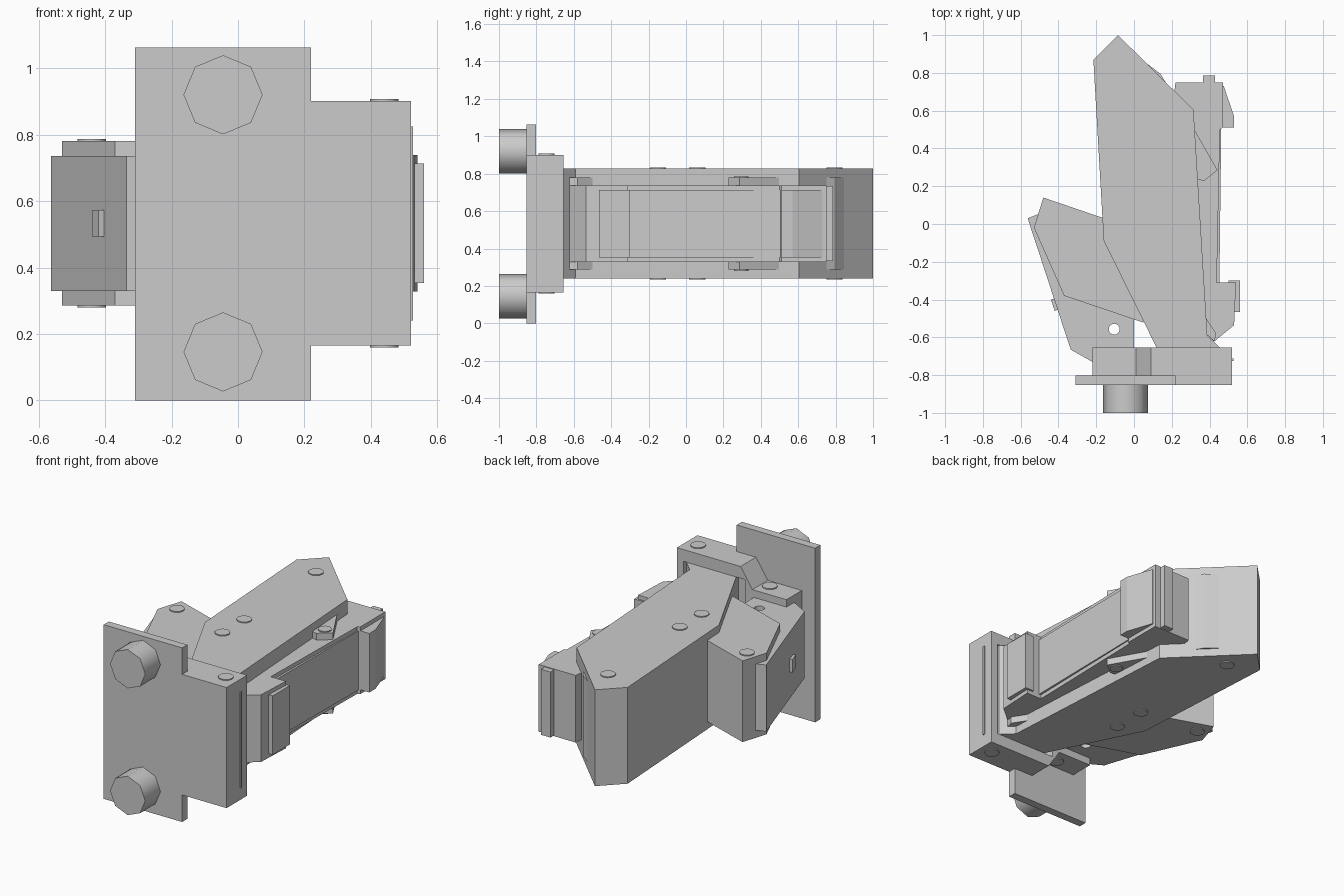
import bpy, bmesh
from math import radians
from mathutils import Matrix

if "Cube" in bpy.data.objects:
    bpy.data.objects.remove(bpy.data.objects["Cube"])

MID = 0.533  # the model mirrors about this height


def prism(name, pts, a, b, axis='Z'):
    """Extrude a closed profile from a to b, along Z (xy profile) or Y (xz profile)."""
    bm = bmesh.new()
    vs = [bm.verts.new((p[0], p[1], a) if axis == 'Z' else (p[0], a, p[1])) for p in pts]
    f = bm.faces.new(vs)
    ext = bmesh.ops.extrude_face_region(bm, geom=[f])
    d = (0, 0, b - a) if axis == 'Z' else (0, b - a, 0)
    bmesh.ops.translate(bm, vec=d, verts=[v for v in ext['geom'] if isinstance(v, bmesh.types.BMVert)])
    bmesh.ops.recalc_face_normals(bm, faces=bm.faces)
    me = bpy.data.meshes.new(name)
    bm.to_mesh(me)
    bm.free()
    ob = bpy.data.objects.new(name, me)
    bpy.context.collection.objects.link(ob)
    return ob


def slab(name, pts, half):
    return prism(name, pts, MID - half, MID + half)


def box(name, x0, x1, y0, y1, half):
    return slab(name, [(x0, y0), (x1, y0), (x1, y1), (x0, y1)], half)


def cylinder(name, loc, r, depth, sides, rot=None):
    bm = bmesh.new()
    m = Matrix.Translation(loc)
    if rot:
        m = m @ rot
    bmesh.ops.create_cone(bm, cap_ends=True, segments=sides, radius1=r, radius2=r, depth=depth, matrix=m)
    me = bpy.data.meshes.new(name)
    bm.to_mesh(me)
    bm.free()
    ob = bpy.data.objects.new(name, me)
    bpy.context.collection.objects.link(ob)
    bpy.ops.object.select_all(action='DESELECT')
    ob.select_set(True)
    bpy.context.view_layer.objects.active = ob
    bpy.ops.object.shade_smooth_by_angle(angle=radians(50))
    return ob


def cut(ob, cutter):
    mod = ob.modifiers.new("cut", 'BOOLEAN')
    mod.operation = 'DIFFERENCE'
    mod.object = cutter
    mod.solver = 'EXACT'
    cutter.hide_render = True
    cutter.hide_viewport = True


def pins(name, x, y, half, r=0.043):
    # shallow rivet heads on the upper and lower faces
    for s, tag in ((1, "top"), (-1, "bottom")):
        cylinder(f"{name}_{tag}", (x, y, MID + s * half), r, 0.012, 12)


# mounting plate and its two bolts
prism("mount_plate", [(-0.31, 0), (0.22, 0), (0.22, 1.063), (-0.31, 1.063)], -0.853, -0.803, 'Y')
for i, s in enumerate((1, -1)):
    cylinder(f"mount_bolt_{i}", (-0.045, -0.92, MID + s * 0.387), 0.119, 0.16, 8,
             Matrix.Rotation(radians(90), 4, 'X'))

# stepped bracket block, mirrored about the middle height, with a rear socket
step = [(0.52, 0.368), (0.09, 0.368), (0.01, 0.248), (-0.22, 0.248)]
profile = [(x, MID + h) for x, h in step] + [(x, MID - h) for x, h in reversed(step)]
bracket = prism("bracket_block", profile, -0.853, -0.655, 'Y')
cut(bracket, box("socket_cutter", 0.06, 0.475, -0.72, -0.60, 0.296))
box("bracket_side_strip", 0.50, 0.527, -0.725, -0.712, 0.292)
pins("bracket_pin_outer", 0.44, -0.745, 0.368)
pins("bracket_pin_inner", -0.045, -0.745, 0.248)

# large central arm
slab("main_arm", [(-0.085, 1.0), (-0.215, 0.87), (-0.16, -0.09), (0.12, -0.655), (0.15, -0.72),
                  (0.46, -0.72), (0.46, -0.66), (0.388, -0.59), (0.315, 0.605)], 0.294)
for i, (x, y) in enumerate([(-0.03, 0.795), (0.0, 0.06), (0.0, -0.15)]):
    pins(f"main_arm_pin_{i}", x, y, 0.294)

# left lever: outer shell over a thinner core with a through hole
slab("left_lever_shell", [(-0.48, 0.14), (-0.53, -0.02), (-0.37, -0.38), (0.05, -0.522),
                          (0.05, -0.30), (-0.10, 0.01)], 0.248)
core = slab("left_lever_core", [(-0.563, 0.03), (-0.335, -0.665), (-0.22, -0.73), (0.0, -0.73),
                                (0.0, -0.40), (-0.50, 0.055)], 0.203)
cut(core, cylinder("hole_cutter", (-0.105, -0.557, MID), 0.029, 1.0, 16))
slab("left_lever_button", [(-0.44, -0.40), (-0.41, -0.39), (-0.39, -0.45), (-0.42, -0.46)], 0.04)
pins("left_lever_pin", -0.44, 0.04, 0.248)

# right side arm with its panel, end tab and pads
slab("right_arm", [(0.22, 0.75), (0.47, 0.75), (0.47, 0.51), (0.455, 0.50), (0.438, -0.31),
                   (0.30, -0.31), (0.20, 0.60)], 0.205)
slab("right_arm_panel", [(0.40, 0.52), (0.462, 0.52), (0.452, -0.32), (0.40, -0.32)], 0.18)
box("right_arm_end_tab", 0.365, 0.43, 0.73, 0.785, 0.20)
slab("right_arm_upper_pad", [(0.44, 0.73), (0.475, 0.73), (0.53, 0.57), (0.53, 0.51), (0.44, 0.51)], 0.18)
slab("right_arm_lower_block", [(0.36, -0.31), (0.54, -0.31), (0.53, -0.535), (0.425, -0.622),
                               (0.36, -0.58)], 0.205)
box("right_arm_lower_pad", 0.50, 0.56, -0.465, -0.30, 0.18)

# linkage lugs showing beside the central arm
slab("middle_lug", [(0.28, 0.55), (0.32, 0.50), (0.442, 0.285), (0.37, 0.228), (0.28, 0.25)], 0.246)
pins("middle_lug_pin", 0.38, 0.295, 0.246, 0.038)
slab("lower_lug", [(0.33, -0.45), (0.383, -0.5), (0.435, -0.58), (0.425, -0.622), (0.36, -0.56)], 0.246)
slab("upper_lug", [(0.05, 0.74), (0.075, 0.845), (0.14, 0.795), (0.168, 0.75), (0.10, 0.70)], 0.246)
